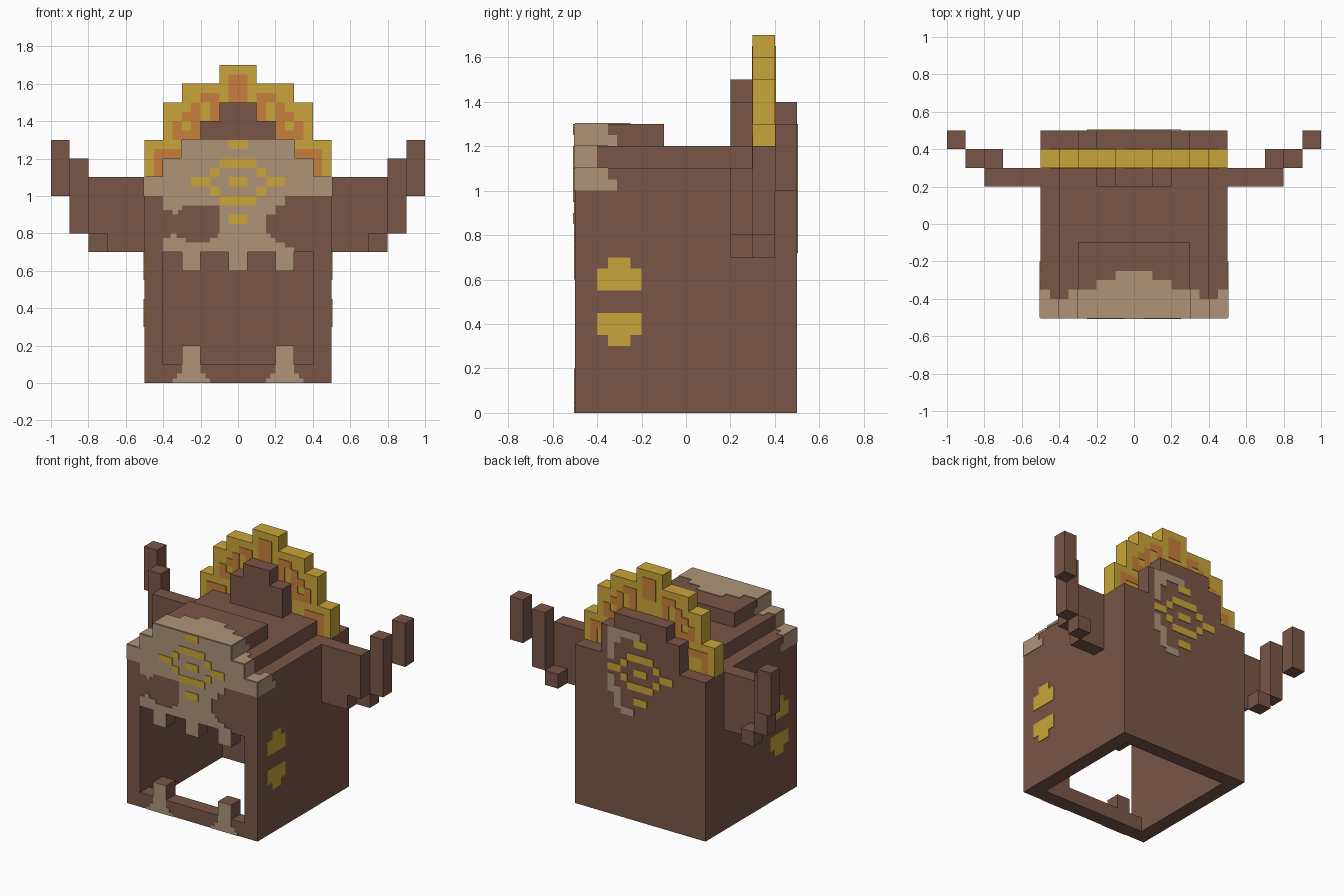
import bpy, bmesh

if "Cube" in bpy.data.objects:
    bpy.data.objects.remove(bpy.data.objects["Cube"])


def material(name, r, g, b):
    lin = [((c / 255 + 0.055) / 1.055) ** 2.4 for c in (r, g, b)]
    m = bpy.data.materials.new(name)
    m.diffuse_color = (*lin, 1)
    m.use_nodes = True
    m.node_tree.nodes["Principled BSDF"].inputs["Base Color"].default_value = m.diffuse_color
    return m


BROWN = material("brown", 122, 86, 71)
TAN = material("tan", 175, 148, 121)
YELLOW = material("yellow", 200, 165, 58)
ORANGE = material("orange", 200, 127, 60)
T = 0.004  # paint plate thickness


def finish(name, bm, mat):
    bmesh.ops.recalc_face_normals(bm, faces=bm.faces)
    me = bpy.data.meshes.new(name)
    bm.to_mesh(me)
    bm.free()
    me.materials.append(mat)
    ob = bpy.data.objects.new(name, me)
    bpy.context.collection.objects.link(ob)
    return ob


def boxes(name, mat, items, mirror=False):
    """One object from boxes given as (x0, x1, y0, y1, z0, z1)."""
    bm = bmesh.new()
    if mirror:
        items = items + [(-b[1], -b[0], *b[2:]) for b in items]
    for x0, x1, y0, y1, z0, z1 in items:
        vs = bmesh.ops.create_cube(bm, size=1)["verts"]
        for v in vs:
            v.co = (x1 if v.co.x > 0 else x0, y1 if v.co.y > 0 else y0,
                    z1 if v.co.z > 0 else z0)
    return finish(name, bm, mat)


def stepped(name, mat, y0, y1, z0, steps):
    """Symmetric stair-edged slab; steps are (half width, top z) from the bottom up."""
    half, z = [], z0
    for w, top in steps:
        half += [(w, z), (w, top)]
        z = top
    outline = half + [(-x, z) for x, z in reversed(half)]
    bm = bmesh.new()
    f = bm.faces.new([bm.verts.new((x, y0, z)) for x, z in outline])
    ext = bmesh.ops.extrude_face_region(bm, geom=[f])
    for v in ext["geom"]:
        if isinstance(v, bmesh.types.BMVert):
            v.co.y = y1
    return finish(name, bm, mat)


def front(cells, y=-0.5, t=T):
    return [(a, b, y - t, y, c, d) for a, b, c, d in cells]


def back(cells, y=0.5, t=T):
    return [(a, b, y, y + t, c, d) for a, b, c, d in cells]


def both(cells):
    return cells + [(-b, -a, c, d) for a, b, c, d in cells]


# Hollow body with open mouth and open underside
body = boxes("body", BROWN, [(-0.5, 0.5, -0.5, 0.5, 0, 1.1)])
cutters = [boxes("cavity_cutter", BROWN, [(-0.4, 0.4, -0.4, 0.4, -0.2, 1.0)]),
           boxes("mouth_cutter", BROWN, [(-0.4, 0.4, -0.7, -0.2, 0.1, 0.7)])]
for c in cutters:
    mod = body.modifiers.new("cut", 'BOOLEAN')
    mod.operation, mod.solver, mod.object = 'DIFFERENCE', 'EXACT', c
bpy.context.view_layer.update()
cut = bpy.data.meshes.new_from_object(body.evaluated_get(bpy.context.evaluated_depsgraph_get()))
body.modifiers.clear()
body.data = cut
for c in cutters:
    bpy.data.objects.remove(c)

# Head slabs, crest, crown and back plate
boxes("head_slab", BROWN, [(-0.4, 0.4, -0.5, 0.3, 1.1, 1.2)])
boxes("brow", BROWN, [(-0.3, 0.3, -0.5, -0.1, 1.2, 1.3)])
stepped("crest", BROWN, 0.2, 0.3, 1.2, [(0.2, 1.4), (0.1, 1.5)])
stepped("crown", YELLOW, 0.3, 0.4, 1.1, [(0.5, 1.3), (0.4, 1.5), (0.3, 1.6), (0.1, 1.7)])
stepped("back_plate", BROWN, 0.4, 0.5, 1.1, [(0.3, 1.3), (0.2, 1.4)])

# Arms stepping outward, back and up
boxes("arms", BROWN, [
    (0.5, 0.7, 0.2, 0.3, 0.7, 1.1), (0.7, 0.8, 0.2, 0.3, 0.8, 1.1),
    (0.7, 0.8, 0.3, 0.4, 0.7, 0.8), (0.8, 0.9, 0.3, 0.4, 0.8, 1.2),
    (0.9, 1.0, 0.4, 0.5, 1.0, 1.3)], mirror=True)

# Teeth
boxes("upper_teeth", BROWN, [(x - 0.05, x + 0.05, -0.5, -0.4, 0.6, 0.7) for x in (-0.25, 0, 0.25)])
boxes("lower_teeth", BROWN, [(0.2, 0.3, -0.5, -0.4, 0.1, 0.2)], mirror=True)
boxes("tooth_paint", TAN,
      front([(x - 0.05, x + 0.05, 0.6, 0.7) for x in (-0.25, 0, 0.25)]
            + both([(0.2, 0.3, 0.05, 0.2), (0.175, 0.325, 0.025, 0.05), (0.15, 0.35, 0, 0.025)])))

# Tan face mask with the eye notches left brown
boxes("face_mask", TAN, front([
    (-0.3, 0.3, 1.2, 1.3), (-0.4, 0.4, 1.1, 1.2), (-0.5, 0.5, 1.0, 1.1),
    (-0.4, 0.25, 0.95, 1.0), (-0.4, -0.3, 0.925, 0.95), (-0.35, -0.32, 0.9, 0.925),
    (-0.1, 0.2, 0.9, 0.95), (-0.1, 0.15, 0.8, 0.9),
    (-0.36, -0.33, 0.775, 0.8), (-0.4, -0.28, 0.75, 0.775), (-0.11, 0.175, 0.775, 0.8),
    (-0.15, 0.2, 0.75, 0.775), (-0.4, 0.25, 0.725, 0.75), (-0.4, 0.3, 0.7, 0.725)]))

# Tan wrapping over the head tops and sides
boxes("top_mask", TAN, [
    (-0.1, 0.1, -0.5, -0.25, 1.3, 1.3 + T), (-0.3, 0.3, -0.5, -0.35, 1.3, 1.3 + T),
    (-0.2, 0.2, -0.35, -0.3, 1.3, 1.3 + T)])
boxes("side_mask", TAN, [
    (0.3, 0.35, -0.5, -0.35, 1.2, 1.2 + T), (0.35, 0.4, -0.5, -0.4, 1.2, 1.2 + T),
    (0.4, 0.45, -0.5, -0.4, 1.1, 1.1 + T), (0.45, 0.5, -0.5, -0.35, 1.1, 1.1 + T),
    (0.3, 0.3 + T, -0.5, -0.35, 1.25, 1.3), (0.3, 0.3 + T, -0.5, -0.31, 1.2, 1.25),
    (0.4, 0.4 + T, -0.5, -0.4, 1.1, 1.2),
    (0.5, 0.5 + T, -0.5, -0.35, 1.05, 1.1), (0.5, 0.5 + T, -0.5, -0.31, 1.0, 1.05)], mirror=True)

# Yellow side patches
boxes("side_patches", YELLOW, [
    (0.5, 0.5 + T, -0.4, -0.2, 0.55, 0.65), (0.5, 0.5 + T, -0.35, -0.25, 0.65, 0.7),
    (0.5, 0.5 + T, -0.4, -0.2, 0.35, 0.45), (0.5, 0.5 + T, -0.35, -0.25, 0.3, 0.35)], mirror=True)


# Yellow emblem, repeated on the forehead and the back
def emblem(z):
    c = [(-w, w, z + h - 0.025, z + h + 0.025)
         for w, h in ((0.05, 0.2), (0.1, 0.1), (0.05, 0), (0.1, -0.1), (0.05, -0.2))]
    return c + both([(0.1, 0.15, z + 0.025, z + 0.075), (0.15, 0.25, z - 0.025, z + 0.025),
                     (0.1, 0.15, z - 0.075, z - 0.025)])


boxes("front_emblem", YELLOW, front(emblem(1.075), t=2 * T))
boxes("back_emblem", YELLOW, back(emblem(1.025)))

# Tan half bracket beside the back emblem
boxes("back_bracket", TAN, back([
    (0.0, 0.1, 1.25, 1.3), (0.1, 0.25, 1.25, 1.3), (0.15, 0.25, 1.2, 1.25),
    (0.2, 0.25, 1.075, 1.2), (0.2, 0.25, 0.85, 0.975), (0.15, 0.2, 0.75, 0.9),
    (0.05, 0.15, 0.72, 0.77)]))

# Orange crown pattern, front and back
pattern = both([
    (0, 0.05, 1.5, 1.65), (0.1, 0.2, 1.5, 1.55), (0.1, 0.15, 1.4, 1.5),
    (0.2, 0.25, 1.45, 1.5), (0.2, 0.3, 1.4, 1.45), (0.15, 0.25, 1.35, 1.4),
    (0.3, 0.35, 1.35, 1.4), (0.2, 0.35, 1.3, 1.35), (0.3, 0.45, 1.2, 1.25),
    (0.4, 0.45, 1.1, 1.2)])
boxes("crown_pattern", ORANGE, front(pattern, 0.3) + back(pattern, 0.4))
